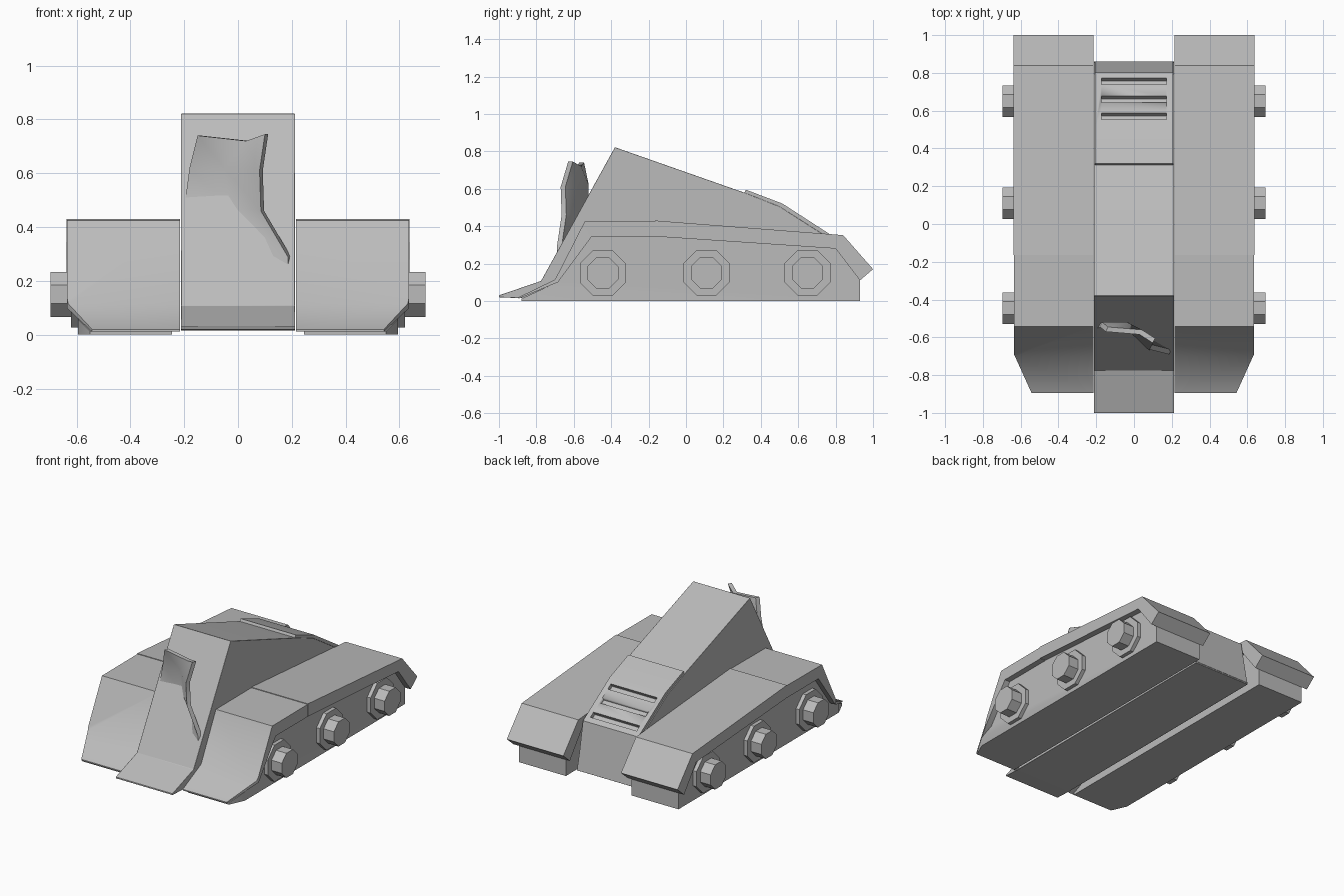
import bpy, bmesh, math
from mathutils import Vector, Matrix

if "Cube" in bpy.data.objects:
    bpy.data.objects.remove(bpy.data.objects["Cube"])

grey = bpy.data.materials.new("plain_grey")
grey.use_nodes = True
grey.diffuse_color = (0.5, 0.5, 0.5, 1)
grey.node_tree.nodes["Principled BSDF"].inputs["Base Color"].default_value = (0.5, 0.5, 0.5, 1)


def finish(name, bm, angle=30):
    """Turn a bmesh into a named, shaded object."""
    bmesh.ops.recalc_face_normals(bm, faces=bm.faces)
    mesh = bpy.data.meshes.new(name)
    bm.to_mesh(mesh)
    bm.free()
    mesh.materials.append(grey)
    ob = bpy.data.objects.new(name, mesh)
    bpy.context.collection.objects.link(ob)
    bpy.ops.object.select_all(action='DESELECT')
    bpy.context.view_layer.objects.active = ob
    ob.select_set(True)
    bpy.ops.object.shade_smooth_by_angle(angle=math.radians(angle))
    return ob


def extrude_profile(profile, x0, x1):
    """Extrude a (y, z) side profile along x."""
    bm = bmesh.new()
    face = bm.faces.new([bm.verts.new((x0, y, z)) for y, z in profile])
    new = bmesh.ops.extrude_face_region(bm, geom=[face])["geom"]
    verts = [v for v in new if isinstance(v, bmesh.types.BMVert)]
    bmesh.ops.translate(bm, verts=verts, vec=(x1 - x0, 0, 0))
    bmesh.ops.recalc_face_normals(bm, faces=bm.faces)
    return bm


def clip_corner(bm, side):
    """Slice off the outer front corner of a side pod part."""
    cut = bmesh.ops.bisect_plane(
        bm, geom=bm.verts[:] + bm.edges[:] + bm.faces[:], clear_outer=True,
        plane_co=(side * 0.635, -0.69, 0), plane_no=(side * 0.21, -0.095, 0))
    edges = [e for e in cut["geom_cut"] if isinstance(e, bmesh.types.BMEdge)]
    bmesh.ops.holes_fill(bm, edges=edges)


def add_bevel(ob, width):
    mod = ob.modifiers.new("soft_edges", 'BEVEL')
    mod.width = width
    mod.segments = 2
    mod.limit_method = 'ANGLE'
    mod.angle_limit = math.radians(35)


# Central hull with its front lip
hull = finish("hull", extrude_profile(
    [(-0.89, 0.015), (-1.0, 0.02), (-1.0, 0.03), (-0.775, 0.107), (-0.38, 0.822),
     (0.315, 0.578), (0.5, 0.505), (0.79, 0.32), (0.86, 0.02)], -0.212, 0.212))
add_bevel(hull, 0.008)

# Raised rear engine cover with three cut slots
cover = finish("engine_cover", extrude_profile(
    [(0.31, 0.575), (0.32, 0.595), (0.515, 0.521), (0.803, 0.335),
     (0.86, 0.03), (0.8, 0.03), (0.74, 0.3), (0.48, 0.45)], -0.206, 0.206))
slope = math.atan2(-0.186, 0.288)
for y in (0.57, 0.66, 0.755):
    z = 0.521 + (y - 0.515) * math.tan(slope)
    bm = bmesh.new()
    bmesh.ops.create_cube(bm, size=1, matrix=Matrix.Translation((0, y, z))
                          @ Matrix.Rotation(slope, 4, 'X')
                          @ Matrix.Diagonal((0.345, 0.04, 0.05, 1)))
    cutter = finish("slot_cutter", bm)
    for target in (cover, hull):
        bpy.context.view_layer.objects.active = target
        mod = target.modifiers.new("slot", 'BOOLEAN')
        mod.operation = 'DIFFERENCE'
        mod.object = cutter
        if target is hull:
            bpy.ops.object.modifier_move_to_index(modifier=mod.name, index=0)
        bpy.ops.object.modifier_apply(modifier=mod.name)
    bpy.data.objects.remove(cutter)

# Side pods: chassis box, two fender pieces and three hubs each
for label, side in (("left", 1), ("right", -1)):
    bm = extrude_profile(
        [(-0.88, 0), (-0.88, 0.012), (-0.69, 0.1), (-0.5, 0.35), (-0.15, 0.35),
         (0.8, 0.285), (0.93, 0.13), (0.93, 0)], side * 0.245, side * 0.595)
    clip_corner(bm, side)
    finish(label + "_chassis", bm)

    bm = extrude_profile(
        [(-0.895, 0.012), (-0.895, 0.02), (-0.7, 0.115), (-0.542, 0.424),
         (-0.157, 0.426), (-0.157, 0.343), (-0.505, 0.343), (-0.685, 0.1)],
        side * 0.215, side * 0.635)
    clip_corner(bm, side)
    finish(label + "_front_fender", bm, 42)

    finish(label + "_rear_fender", extrude_profile(
        [(-0.165, 0.345), (-0.165, 0.43), (0.84, 0.352), (1.0, 0.17),
         (0.93, 0.11), (0.8, 0.28)], side * 0.215, side * 0.637))

    for name, y in (("front", -0.445), ("middle", 0.11), ("rear", 0.65)):
        bm = bmesh.new()
        for radius, tip in ((0.133, 0.62), (0.09, 0.697)):
            place = (Matrix.Translation((side * (tip + 0.56) / 2, y, 0.15))
                     @ Matrix.Rotation(math.pi / 2, 4, 'Y')
                     @ Matrix.Rotation(math.pi / 8, 4, 'Z'))
            bmesh.ops.create_cone(bm, cap_ends=True, segments=8, radius1=radius,
                                  radius2=radius, depth=tip - 0.56, matrix=place)
        finish(f"{label}_{name}_hub", bm)

# Bent jagged shard standing on the sloped front
rows = [[(-.15, -.57, .74), (.03, -.585, .72), (.1, -.63, .745)],
        [(-.18, -.545, .62), (-.05, -.545, .62), (.08, -.67, .61)],
        [(-.2, -.555, .47), (-.03, -.55, .47), (.085, -.665, .46)],
        [(-.19, -.6, .3), (0, -.63, .3), (.185, -.69, .29)],
        [(-.2, -.63, .13), (0, -.66, .13), (.19, -.69, .13)]]
bm = bmesh.new()
grid = [[bm.verts.new(p) for p in row] for row in rows]
for upper, lower in zip(grid, grid[1:]):
    for i in range(2):
        bm.faces.new((upper[i], lower[i], lower[i + 1], upper[i + 1]))
front = bm.faces[:]
back = bmesh.ops.extrude_face_region(bm, geom=front, use_keep_orig=True)["geom"]
bmesh.ops.translate(bm, verts=[v for v in back if isinstance(v, bmesh.types.BMVert)],
                    vec=Vector((0.012, 0.025, 0)))
finish("front_shard", bm, 50)
